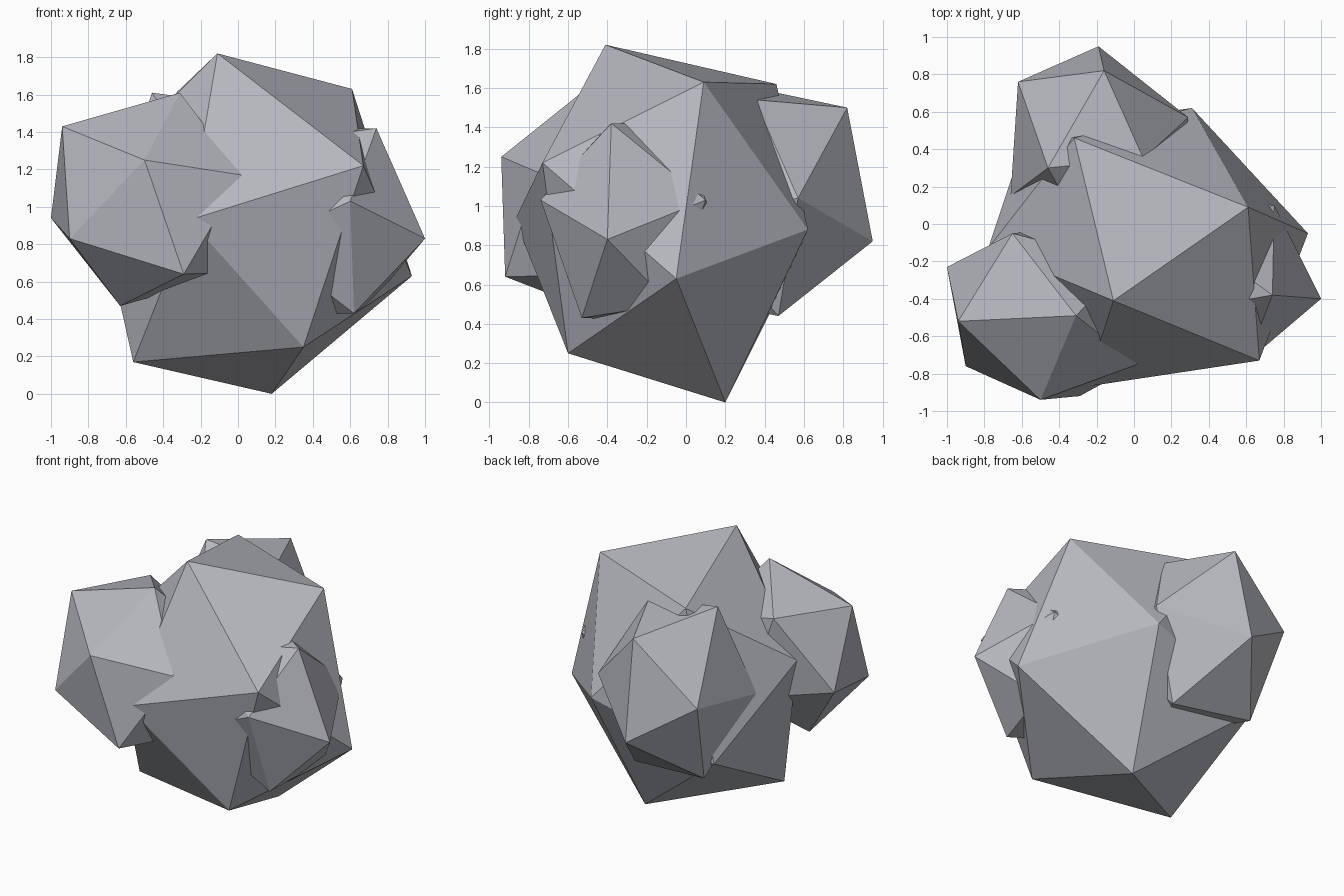
import bpy
import bmesh
from mathutils import Vector

# Remove the default object
default_object = bpy.data.objects.get("Cube")
if default_object:
    bpy.data.objects.remove(default_object, do_unlink=True)


def make_material(name, colour):
    material = bpy.data.materials.new(name)
    material.use_nodes = True
    material.diffuse_color = colour
    shader = material.node_tree.nodes["Principled BSDF"]
    shader.inputs["Base Color"].default_value = colour
    shader.inputs["Roughness"].default_value = 0.9
    return material


stone_grey = make_material("stone grey", (0.47, 0.48, 0.52, 1))


def make_boulder(name, corners, centre=None):
    """Rough twenty-sided boulder: a hull around its corners.
    With a centre, buried corners are mirrored through it from exposed ones."""
    points = [Vector(corner) for corner in corners]
    if centre:
        middle = Vector(centre)
        for point in points[:]:
            opposite = middle * 2 - point
            if all((opposite - other).length > 0.25 for other in points):
                points.append(opposite)

    bm = bmesh.new()
    for point in points:
        bm.verts.new(point)
    result = bmesh.ops.convex_hull(bm, input=bm.verts[:])
    # Discard any corner that ended up inside the hull
    inside = [v for v in bm.verts if not v.link_faces]
    bmesh.ops.delete(bm, geom=inside, context="VERTS")
    bmesh.ops.recalc_face_normals(bm, faces=bm.faces[:])

    mesh = bpy.data.meshes.new(name)
    bm.to_mesh(mesh)
    bm.free()
    mesh.materials.append(stone_grey)
    boulder = bpy.data.objects.new(name, mesh)
    bpy.context.collection.objects.link(boulder)
    return boulder


# Large central boulder, from its peak down to its foot
make_boulder("main_boulder", [
    (-.11, -.41, 1.82), (.61, .09, 1.63), (-.32, .46, 1.62),
    (.67, -.73, 1.22), (-.78, -.13, 1.15), (-.26, -.87, .93),
    (.31, .62, .88), (.93, -.05, .63), (-.57, .5, .6),
    (.35, -.6, .25), (-.56, -.3, .17), (.18, .2, 0),
])

# Smaller boulder bulging out of the front, on the -x side
make_boulder("front_boulder", [
    (-.31, -.49, 1.61), (-.94, -.52, 1.43), (-.5, -.94, 1.25),
    (.02, -.75, 1.17), (-1, -.23, .94), (-.9, -.76, .83),
    (-.29, -.92, .64),
], centre=(-.47, -.485, 1.04))

# Smaller boulder half sunk into the +x side
make_boulder("side_boulder", [
    (.74, -.38, 1.42), (.6, -.74, 1.03), (.75, .1, 1.03),
    (1, -.4, .83), (.72, -.08, .5), (.62, -.53, .43),
], centre=(.44, -.28, .92))

# Smaller boulder bulging out of the back
make_boulder("back_boulder", [
    (-.46, .3, 1.61), (.05, .35, 1.54), (-.16, .82, 1.5),
    (-.62, .76, 1.1), (.29, .57, 1.04), (-.66, .15, .99),
    (-.19, .95, .82), (-.52, .54, .5), (.07, .47, .44),
], centre=(-.2, .4, 1.02))
